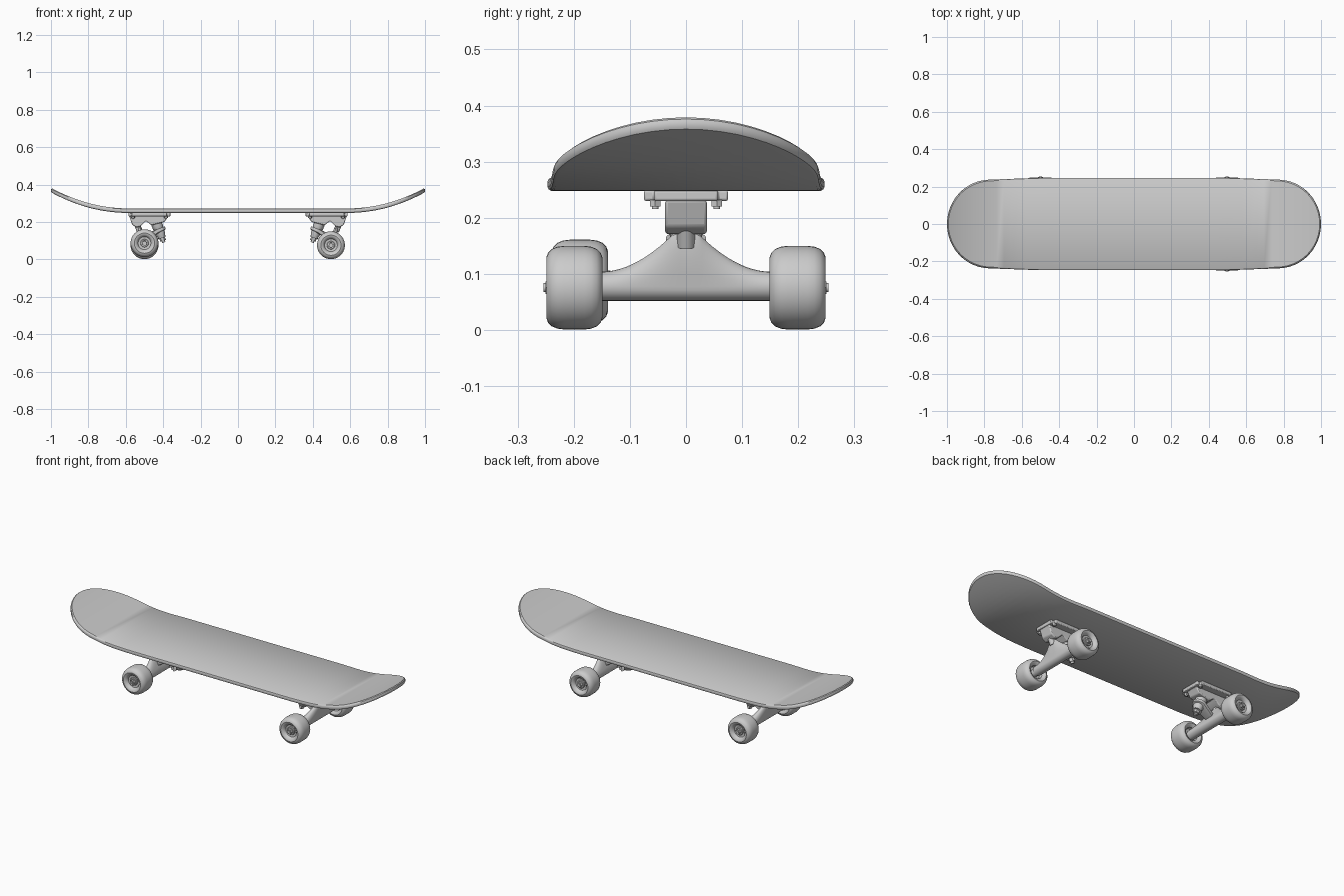
import bpy, bmesh
from math import sin, cos, pi, sqrt
from mathutils import Vector, Matrix

if "Cube" in bpy.data.objects:
    bpy.data.objects.remove(bpy.data.objects["Cube"])


def make(name, bm, mat=Matrix()):
    bmesh.ops.recalc_face_normals(bm, faces=bm.faces[:])
    bm.transform(mat)
    me = bpy.data.meshes.new(name)
    bm.to_mesh(me)
    bm.free()
    ob = bpy.data.objects.new(name, me)
    bpy.context.collection.objects.link(ob)
    bpy.ops.object.select_all(action='DESELECT')
    bpy.context.view_layer.objects.active = ob
    ob.select_set(True)
    bpy.ops.object.shade_smooth_by_angle(angle=0.6)
    return ob


def bevel(ob, width, segments=2):
    m = ob.modifiers.new("bevel", 'BEVEL')
    m.width, m.segments, m.limit_method = width, segments, 'ANGLE'


def loft(bm, rings, cap=True):
    vs = [[bm.verts.new(p) for p in r] for r in rings]
    n = len(rings[0])
    for a, b in zip(vs, vs[1:]):
        for i in range(n):
            j = (i + 1) % n
            bm.faces.new((a[i], a[j], b[j], b[i]))
    if cap:
        bm.faces.new(vs[0])
        bm.faces.new(vs[-1])
    return vs


def lathe(name, profile, p0, p1, mat, n=32):
    """Revolve (distance, radius) points about the axis p0 -> p1."""
    p0, axis = Vector(p0), Vector(p1) - Vector(p0)
    q = Vector((0, 0, 1)).rotation_difference(axis)
    bm = bmesh.new()
    loft(bm, [[p0 + q @ Vector((r * cos(2 * pi * i / n), r * sin(2 * pi * i / n), d))
               for i in range(n)] for d, r in profile])
    return make(name, bm, mat)


def cyl(name, p0, p1, r, mat, n=24):
    return lathe(name, [(0, r), ((Vector(p1) - Vector(p0)).length, r)], p0, p1, mat, n)


# Deck: capsule outline with upturned ends and rounded rim
def rise(x):
    return 0.107 * (max(0, abs(x) - 0.58) / 0.42) ** 2.1


def half_width(x):
    t = abs(x)
    w = 0.247 - 0.010 * max(0, min(1, (t - 0.5) / 0.28))
    return w * sqrt(max(0, 1 - (max(0, t - 0.77) / 0.23) ** 2))


half = [0.2 * i for i in range(3)] + [0.5, 0.58, 0.62, 0.66, 0.70, 0.74]
half += [0.77 + 0.23 * sin(pi / 2 * i / 12) for i in range(13)]
xs = [-x for x in reversed(half[1:])] + half
outline = [(x, -half_width(x)) for x in xs] + [(x, half_width(x)) for x in reversed(xs[1:-1])]
bm = bmesh.new()
rings = [[(x * (1 - i), y * (1 - i * 4), 0.248 + dz + rise(x)) for x, y in outline]
         for i, dz in ((0.007, 0), (0.002, 0.003), (0, 0.008), (0, 0.016), (0.002, 0.021), (0.007, 0.024))]
layers = loft(bm, rings, False)
N, L = len(xs), len(outline)
for ring in (layers[0], layers[-1]):
    for i in range(N - 1):
        quad = [ring[i], ring[i + 1], ring[(L - i - 1) % L], ring[(L - i) % L]]
        bm.faces.new(list(dict.fromkeys(quad)))
make("deck", bm)

# Trucks: local +x points to the board tip, origin under the axle
for side, end in (("right", 0), ("left", pi)):
    M = Matrix.Rotation(end, 4, 'Z') @ Matrix.Translation((0.497, 0, 0))

    # Base plate and housing
    bm = bmesh.new()
    bmesh.ops.create_cube(bm, size=1, matrix=Matrix.Translation((-0.023, 0, 0.2395))
                          @ Matrix.Diagonal((0.225, 0.15, 0.019, 1)))
    bmesh.ops.bevel(bm, geom=[e for e in bm.edges if abs(e.verts[0].co.z - e.verts[1].co.z) > 0.01],
                    offset=0.018, segments=4, affect='EDGES')
    bevel(make(side + "_base_plate", bm, M), 0.004)
    prof = [(-0.125, 0.232), (-0.105, 0.200), (-0.035, 0.182), (-0.005, 0.205), (0.022, 0.178),
            (0.045, 0.170), (0.068, 0.184), (0.085, 0.232)]
    bm = bmesh.new()
    loft(bm, [[(x, y, z) for x, z in prof] for y in (-0.037, 0.037)])
    bevel(make(side + "_housing", bm, M), 0.005)

    # Mounting bolts
    for x in (-0.112, 0.065):
        for y in (-0.055, 0.055):
            cyl(side + "_bolt_nut", (x, y, 0.220), (x, y, 0.232), 0.011, M, 6)
            cyl(side + "_bolt_end", (x, y, 0.216), (x, y, 0.222), 0.006, M, 12)

    # Hanger: axle tube swelling into a fin that leans to the pivot
    rings = []
    for k in range(-16, 17):
        y = 0.155 * k / 16
        t = max(0, 1 - max(0, abs(y) - 0.02) / 0.130)
        f = t ** 1.9
        ring = []
        for i in range(24):
            a = 2 * pi * i / 24
            u = max(0, sin(a))
            ring.append((0.026 * cos(a) * (1 - 0.3 * f * u) + 0.030 * f * u, y,
                         0.078 + 0.026 * sin(a) + 0.070 * f * u))
        rings.append(ring)
    bm = bmesh.new()
    loft(bm, rings)
    make(side + "_hanger", bm, M)
    cyl(side + "_pivot", (0.028, 0, 0.150), (0.042, 0, 0.185), 0.016, M)

    # Kingpin stack with the hanger's ring arm
    top, d = Vector((-0.058, 0, 0.200)), Vector((-0.36, 0, -0.93)).normalized()
    at = lambda s: top + d * s
    cyl(side + "_kingpin", at(-0.01), at(0.118), 0.009, M, 16)
    lathe(side + "_upper_bushing", [(0, 0.024), (0.006, 0.029), (0.034, 0.029), (0.040, 0.026)],
          at(0), at(1), M)
    lathe(side + "_lower_bushing", [(0.054, 0.027), (0.060, 0.027), (0.086, 0.020)], at(0), at(1), M)
    cyl(side + "_washer", at(0.086), at(0.091), 0.024, M)
    cyl(side + "_kingpin_nut", at(0.091), at(0.108), 0.016, M, 6)
    q = Vector((0, 0, 1)).rotation_difference(d)
    bm = bmesh.new()
    for c, r in ((at(0.047), 0.036), (Vector((0.005, 0, 0.105)), 0.022)):
        for h in (-0.008, 0.008):
            for i in range(28):
                a = 2 * pi * i / 28
                bm.verts.new(c + q @ Vector((r * cos(a), r * sin(a), h)))
    res = bmesh.ops.convex_hull(bm, input=bm.verts[:])
    bmesh.ops.delete(bm, geom=[v for v in bm.verts if not v.link_faces], context='VERTS')
    make(side + "_hanger_ring", bm, M)

    # Axle
    cyl(side + "_axle", (0, -0.247, 0.078), (0, 0.247, 0.078), 0.008, M, 16)

# Wheels: one of the four sits slightly raised and inward
tread = [(0.030, 0.020), (0.030, 0.034), (0.012, 0.036), (0.002, 0.046), (0.000, 0.054), (0.003, 0.062),
         (0.010, 0.069), (0.020, 0.073), (0.032, 0.0745), (0.068, 0.0745), (0.080, 0.073), (0.090, 0.069),
         (0.097, 0.062), (0.100, 0.054), (0.098, 0.046), (0.090, 0.037), (0.082, 0.034), (0.080, 0.020)]
for x in (-0.5, 0.497):
    for s in (-1, 1):
        y, z = 0.149, 0.0755
        if x < 0 and s < 0:
            y, z = 0.139, 0.0865
        p = Vector((x, s * y, z))
        o = Vector((0, s, 0))
        I = Matrix()
        lathe("wheel", tread, p, p + o, I, 40)
        lathe("bearing", [(0.070, 0.022), (0.087, 0.022), (0.089, 0.020), (0.089, 0.014), (0.085, 0.013)],
              p, p + o, I)
        cyl("axle_nut", p + o * 0.084, p + o * 0.101, 0.013, I, 6)
        cyl("axle_end", p + o * 0.095, p + o * 0.105, 0.008, I, 16)
        cyl("inner_spacer", p - o * 0.004, p + o * 0.035, 0.020, I)
